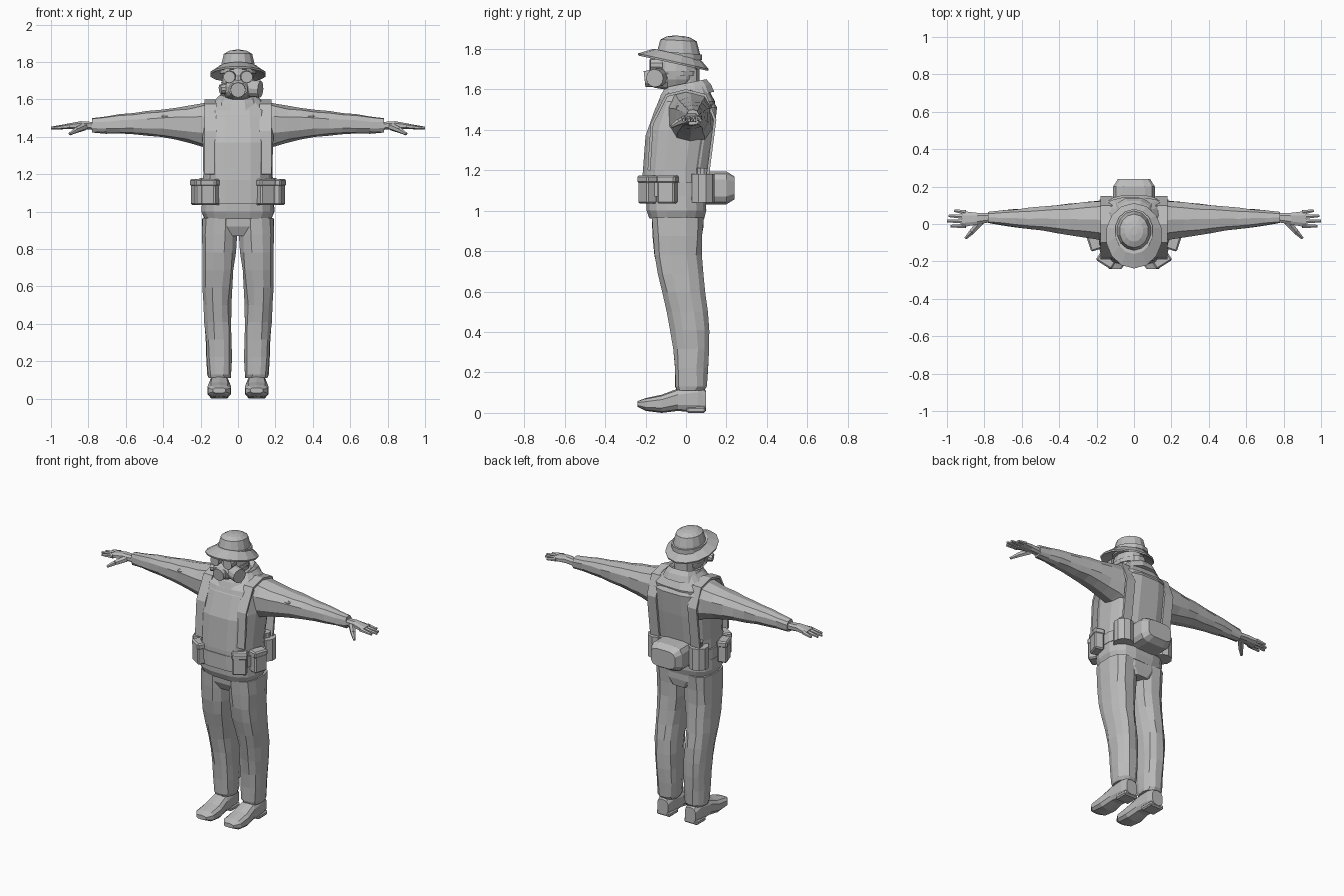
import bpy, bmesh, math, random
from mathutils import Matrix, Vector

random.seed(4)
if "Cube" in bpy.data.objects:
    bpy.data.objects.remove(bpy.data.objects["Cube"])

tone = (.5, .5, .5, 1)
grey = bpy.data.materials.new("plain grey")
grey.use_nodes = True
grey.diffuse_color = tone
grey.node_tree.nodes["Principled BSDF"].inputs["Base Color"].default_value = tone


def finish(name, bm, mirror=False, bevel=0, thick=0):
    bmesh.ops.recalc_face_normals(bm, faces=bm.faces)
    mesh = bpy.data.meshes.new(name)
    bm.to_mesh(mesh)
    bm.free()
    mesh.materials.append(grey)
    part = bpy.data.objects.new(name, mesh)
    bpy.context.collection.objects.link(part)
    if thick:
        part.modifiers.new("thickness", "SOLIDIFY").thickness = thick
    if bevel:
        chamfer = part.modifiers.new("chamfer", "BEVEL")
        chamfer.width, chamfer.segments = bevel, 1
    if mirror:
        part.modifiers.new("other_side", "MIRROR")


def superellipse(low, high, wave, power):
    reach = math.copysign(abs(wave) ** (2 / power), wave)
    return (low + high) / 2 + (high - low) / 2 * reach


def loft(name, axis, rings, sides=12, power=2.5, tilt=0, jitter=0, mirror=False):
    """Skin rounded sections (position, a_min, a_max, b_min, b_max) along an axis."""
    bm = bmesh.new()
    loops = []
    for pos, a_min, a_max, b_min, b_max in rings:
        loop = []
        for i in range(sides):
            angle = (i + .5) * math.tau / sides
            a = superellipse(a_min, a_max, math.cos(angle), power) + random.uniform(-jitter, jitter)
            b = superellipse(b_min, b_max, math.sin(angle), power) + random.uniform(-jitter, jitter)
            spots = {"x": (pos, a, b), "y": (a, pos, b), "z": (a, b, pos + tilt * b)}
            loop.append(bm.verts.new(spots[axis]))
        loops.append(loop)
    for low, high in zip(loops, loops[1:]):
        for i in range(sides):
            j = (i + 1) % sides
            bm.faces.new((low[i], low[j], high[j], high[i]))
    bm.faces.new(loops[0])
    bm.faces.new(loops[-1])
    finish(name, bm, mirror)


def rod(name, start, end, radius, end_radius, sides=10, mirror=False):
    start, end = Vector(start), Vector(end)
    span = end - start
    turn = span.to_track_quat("Z", "Y").to_matrix().to_4x4()
    bm = bmesh.new()
    bmesh.ops.create_cone(bm, cap_ends=True, segments=sides, radius1=radius, radius2=end_radius,
                          depth=span.length, matrix=Matrix.Translation(start + span / 2) @ turn)
    finish(name, bm, mirror)


def box(name, centre, size, yaw=0):
    bm = bmesh.new()
    place = Matrix.Translation(centre) @ Matrix.Rotation(math.radians(yaw), 4, "Z")
    bmesh.ops.create_cube(bm, size=1, matrix=place @ Matrix.Diagonal((*size, 1)))
    finish(name, bm, mirror=True, bevel=.008)


def band(z, half, front, back):
    return (z, -half, half, front, back)


def oval(z, half, y):
    depth = half * 1.15
    return band(z, half, y - depth, y + depth)


def ease(value, start, end):
    t = min(max((value - start) / (end - start), 0), 1)
    return t * t * (3 - 2 * t)


# Jacket, with a vest and belt that follow its shape
trunk = [(.96, .18, -.18, .09), (1, .195, -.195, .1), (1.2, .185, -.205, .1), (1.4, .19, -.19, .13),
         (1.54, .18, -.14, .145), (1.62, .1, -.06, .1)]
loft("jacket", "z", [band(*ring) for ring in trunk], sides=16, power=3, jitter=.003)
loft("vest", "z", [band(z - .03, half * .88, front - .012, back + .01)
                   for z, half, front, back in trunk[2:]], sides=16, power=3.6)
loft("vest_skirt", "z", [band(z, .17, -.215, .108) for z in (1.04, 1.18)], sides=16, power=3.6)
loft("belt", "z", [band(z, .197, -.22, .112) for z in (1.07, 1.14)], sides=16, power=3)

# Shoulder straps running from the chest over to the back
bm = bmesh.new()
path = [(-.19, 1.2), (-.175, 1.43), (-.1, 1.575), (0, 1.6), (.1, 1.575), (.15, 1.45), (.105, 1.1)]
rows = [[bm.verts.new((x, y, z)) for x in (.115, .18)] for y, z in path]
for lower, upper in zip(rows, rows[1:]):
    bm.faces.new((lower[0], lower[1], upper[1], upper[0]))
finish("shoulder_strap", bm, mirror=True, thick=.014)

# Collar and neck
loft("collar", "z", [oval(1.56, .125, 0), oval(1.6, .11, 0), oval(1.63, .09, 0), oval(1.61, .07, 0)],
     tilt=.2)
loft("neck", "z", [oval(1.55, .06, 0), oval(1.7, .06, 0)])

# Head with breathing mask
bm = bmesh.new()
bmesh.ops.create_uvsphere(bm, u_segments=12, v_segments=8, radius=.11,
                          matrix=Matrix.Translation((0, -.05, 1.69)) @ Matrix.Diagonal((.8, 1, 1, 1)))
finish("head", bm)
loft("mask", "y", [(y, -half, half, 1.655 - half * .7, 1.655 + half * .7)
                   for y, half in ((-.09, .085), (-.155, .07), (-.185, .05))])
rod("front_filter", (0, -.16, 1.655), (0, -.205, 1.65), .043, .04, 12)
rod("side_filter", (.05, -.13, 1.66), (.12, -.155, 1.655), .045, .045, 12)
rod("filter_mount", (-.05, -.13, 1.66), (-.095, -.145, 1.655), .03, .025)
rod("eyepiece", (.042, -.12, 1.72), (.047, -.178, 1.72), .036, .032, mirror=True)
loft("mask_strap", "z", [oval(1.665, .09, -.043), oval(1.69, .093, -.043)], power=2)

# Bush hat
loft("hat_brim", "z", [oval(1.74, .09, -.05), oval(1.715, .15, -.063), oval(1.725, .152, -.063),
                       oval(1.765, .1, -.045)], sides=14, power=2, tilt=-.22)
crown = [(1.735, .1), (1.79, .09), (1.84, .078), (1.857, .05), (1.863, .02)]
loft("hat_crown", "z", [oval(z, half, -.037) for z, half in crown], sides=14, power=2, tilt=-.05)
loft("hat_band", "z", [oval(z, .102, -.037) for z in (1.75, 1.778)], sides=14, power=2, tilt=-.08)

# Sleeves taper from wide shoulders to the cuffs
sleeve = []
for i in range(10):
    t = i / 9
    y, z = .02 + .014 * t, 1.46 + .012 * math.sin(math.pi * t)
    depth = .115 - .085 * t
    height = .04 + .05 * (1 - t) + .05 * (1 - t) ** 4
    sleeve.append((.12 + .66 * t, y - depth, y + depth, z - height, z + height))
loft("sleeve", "x", sleeve, sides=10, jitter=.003, mirror=True)
box("sleeve_pocket", (.37, -.04, 1.48), (.08, .02, .08))

# Hands
loft("palm", "x", [(.76, .01, .06, 1.435, 1.48), (.84, -.005, .062, 1.44, 1.485),
                   (.92, -.02, .072, 1.44, 1.47)], sides=8, mirror=True)
for i, tip in enumerate((.98, 1, .99, .96)):
    y = -.01 + i * .024
    rod(f"finger_{i + 1}", (.9, y, 1.457), (tip, y * 1.15, 1.447), .014, .008, 6, mirror=True)
knuckle = (.865, -.04, 1.436)
rod("thumb_base", (.82, .012, 1.455), knuckle, .021, .016, 6, mirror=True)
rod("thumb_tip", knuckle, (.9, -.076, 1.415), .016, .008, 6, mirror=True)

# Trousers lean forward towards the hips
loft("hips", "z", [band(.87, .1, -.14, .08), band(.92, .185, -.165, .09), band(1, .185, -.17, .09)])
leg = [(.11, .04, .155, -.045, .09)]
for i in range(10):
    z = .13 + i * .093
    y = .025 - .067 * ease(z, .3, .85)
    depth = .07 + .065 * z
    inner = .033 - .03 * ease(z, .5, .9)
    outer = .163 + .032 * ease(z, 0, .8)
    leg.append((z, inner, outer, y - depth, y + depth))
loft("trouser_leg", "z", leg, jitter=.004, mirror=True)

# Boots
boot = [(.1, .04, .01, .11), (.06, .05, 0, .14), (-.04, .055, .01, .12), (-.12, .065, 0, .09),
        (-.2, .063, .01, .073), (-.24, .035, .03, .058)]
loft("boot", "y", [(y, .1 - half, .1 + half, sole, top) for y, half, sole, top in boot],
     sides=10, power=3, mirror=True)
box("boot_heel", (.1, .05, .015), (.1, .095, .03))

# Belt pouches with lids
for part, x, y, yaw in (("front", .146, -.19, 32), ("side", .212, -.092, 72)):
    box(f"{part}_pouch", (x, y, 1.1), (.09, .06, .13), yaw)
    box(f"{part}_pouch_lid", (x, y, 1.155), (.098, .066, .04), yaw)

# Water bottles and rear pack
for part, radius, low, high in (("pouch", .062, 1.04, 1.18), ("cap", .028, 1.17, 1.21)):
    rod(f"bottle_{part}", (.148, .08, low), (.148, .08, high), radius, radius, mirror=True)
loft("rear_pack", "y", [(y, inset - .113, .113 - inset, 1.03 + inset, 1.195 - inset)
                        for y, inset in ((.08, 0), (.2, 0), (.24, .025))], power=4)
